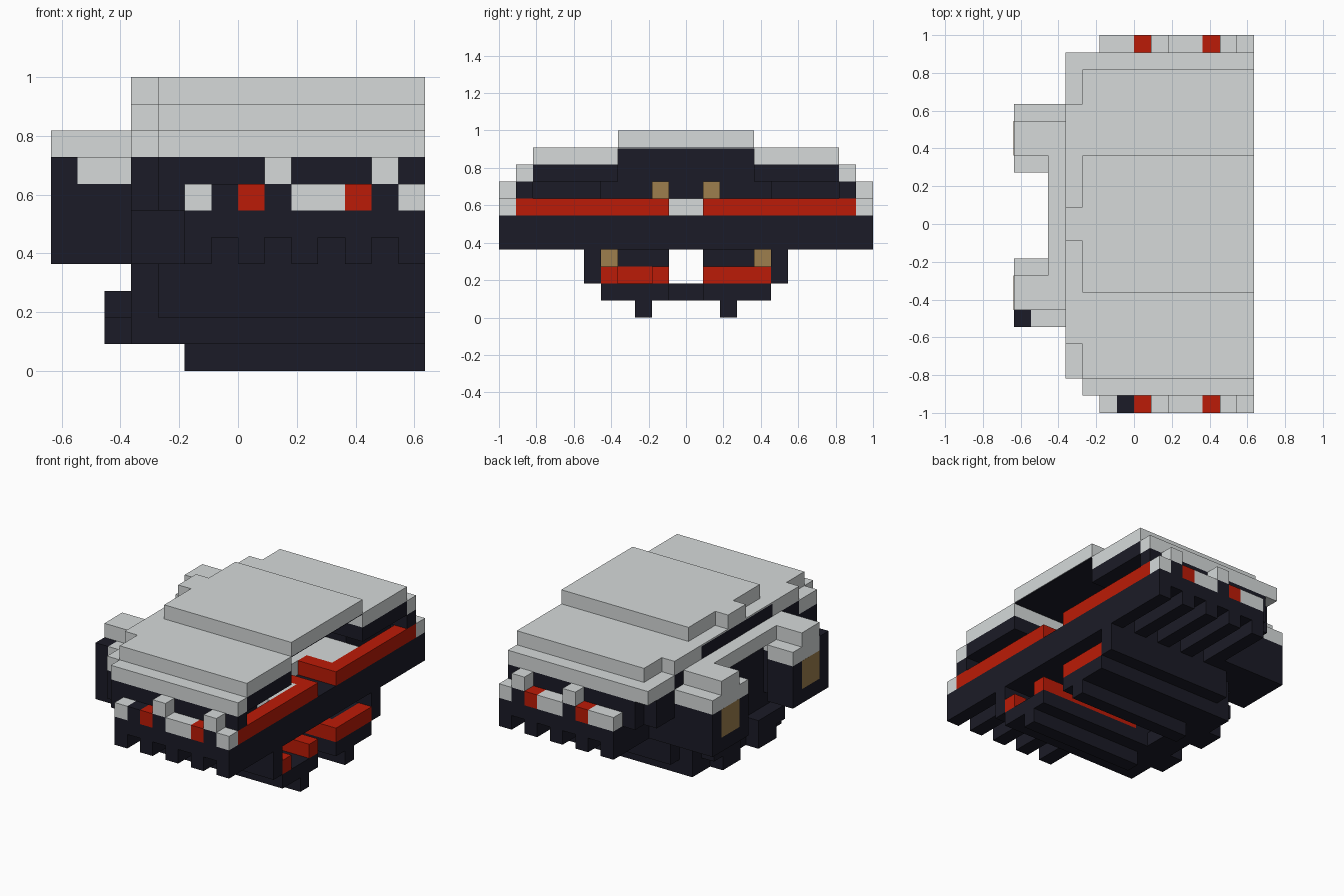
import bpy
import bmesh
from mathutils import Vector

UNIT = 1 / 11
LENGTH, HALF_WIDTH = 22, 7

default = bpy.data.objects.get("Cube")
if default:
    bpy.data.objects.remove(default, do_unlink=True)


def make_material(name, red, green, blue):
    material = bpy.data.materials.new(name)
    material.use_nodes = True
    material.diffuse_color = (red, green, blue, 1)
    shader = material.node_tree.nodes["Principled BSDF"]
    shader.inputs["Base Color"].default_value = (red, green, blue, 1)
    shader.inputs["Roughness"].default_value = 0.9
    return material


GREY = make_material("light_grey", 0.67, 0.7, 0.7)
DARK = make_material("dark_navy", 0.011, 0.011, 0.02)
RED = make_material("signal_red", 0.5, 0.011, 0.002)
TAN = make_material("brass_tan", 0.34, 0.21, 0.075)


def block(name, material, x, y, z):
    """Box spanning the given (start, end) grid ranges."""
    mesh = bpy.data.meshes.new(name)
    bm = bmesh.new()
    bmesh.ops.create_cube(bm, size=1)
    for vertex in bm.verts:
        pick = [span[int(c > 0)] for span, c in zip((x, y, z), vertex.co)]
        vertex.co = Vector((pick[0] - HALF_WIDTH, pick[1] - LENGTH / 2, pick[2])) * UNIT
    bm.to_mesh(mesh)
    bm.free()
    mesh.materials.append(material)
    obj = bpy.data.objects.new(name, mesh)
    bpy.context.collection.objects.link(obj)
    return obj


def pair(name, material, x, y, z, total=LENGTH):
    """The same block at the front and mirrored at the back."""
    block(name + "_front", material, x, y, z)
    block(name + "_back", material, x, (total - y[1], total - y[0]), z)


# Stepped roof shell, open under the middle of its left side
block("roof_top", GREY, (4, 14), (7, 15), (10, 11))
block("roof_top_tab", GREY, (3, 4), (10, 12), (10, 11))
block("roof_lining", DARK, (8, 13.98), (7, 15), (9.93, 9.99))
block("roof_core", DARK, (3, 8), (7, 15), (8, 9.9))
block("roof_core_cap", GREY, (3, 8), (7, 15), (9.9, 10))
pair("roof_step", GREY, (4, 14), (2, 7), (9, 10))
pair("roof_step_side", GREY, (3, 4), (4, 7), (9, 10))
pair("eave_core", DARK, (4, 14), (2, 7), (8, 9))
pair("eave_side", DARK, (3, 4), (4, 7), (8, 9))
pair("eave_corner", GREY, (3, 4), (2, 4), (8, 9))
pair("eave", GREY, (4, 14), (1, 2), (8, 9))
block("eave_back_corner", GREY, (3, 4), (20, 21), (8, 9))

# Upper body behind the recessed slot
block("upper_body", DARK, (4, 8), (1, 21), (6, 8))
pair("upper_body_side", DARK, (8, 12), (1, 6), (6, 8))
pair("upper_body_end", DARK, (12, 14), (1, 2), (7, 8))
block("rear_wall", DARK, (3, 5), (4, 18), (4, 8))
pair("rear_wall_edge", DARK, (3, 4), (2, 4), (6, 8))
pair("slot_stud", TAN, (8, 9), (9, 10), (7, 8))

# Upper red bars and the grey floor between them
pair("upper_bar", RED, (13, 14), (1, 10), (6, 7))
pair("upper_bar_return", RED, (11, 13), (9, 10), (6, 7))
pair("slot_floor", GREY, (10, 13), (6, 9), (6, 7))
block("slot_centre", GREY, (10, 11), (9, 13), (6, 7))

# Wide floor with ribs underneath
block("floor", DARK, (5, 14), (0, LENGTH), (5, 6))
for start in range(5, 14, 2):
    block("floor_rib", DARK, (start, start + 1), (0, LENGTH), (4, 5))
block("floor_middle", DARK, (3, 13), (5, 17), (4, 5))

# Lamps along both ends
for start, end, colour in ((7, 8, RED), (9, 11, GREY), (11, 12, RED), (13, 14, GREY)):
    pair("end_lamp", colour, (start, end), (0, 1), (6, 7))
for start in (8, 12):
    pair("lamp_post", DARK, (start, start + 1), (0, 1), (6, 7))
    pair("lamp_post_cap", GREY, (start, start + 1), (0, 1), (7, 8))
block("outer_lamp_front", GREY, (5, 6), (0, 1), (6, 7))
block("outer_lamp_front_gap", DARK, (6, 7), (0, 1), (6, 7))
block("outer_lamp_back", GREY, (5, 7), (21, 22), (6, 7))

# Lower body with an open channel along its middle
pair("lower_flank", DARK, (4, 14), (5, 6), (2, 4))
pair("lower_wall", DARK, (3, 10), (6, 10), (3, 4))
pair("lower_stud", TAN, (10, 10.1), (6, 7), (3, 4))
block("lower_fill_front", DARK, (3, 9), (6, 9), (2, 3))
block("lower_fill_back", DARK, (3, 13), (13, 16), (2, 3))
pair("channel_lining", RED, (6, 14), (9, 10), (2, 3))
pair("channel_lining_rear", DARK, (3, 6), (9, 10), (2, 3))
block("lower_bar_front", RED, (13, 14), (6, 7), (2, 3))
block("lower_bar_back", RED, (13, 14), (13, 16), (2, 3))
block("lower_bar_recess", RED, (9, 10), (7, 9), (2, 3))
pair("lower_plate", DARK, (3, 14), (6, 10), (1, 2))
block("lower_plate_centre", DARK, (3, 5), (10, 12), (1, 2))
pair("rear_foot", DARK, (2, 3), (7, 10), (2, 3))
pair("rear_foot_base", DARK, (2, 3), (8, 10), (1, 2))
pair("keel", DARK, (5, 14), (8, 9), (0, 1))

# Rear pods, narrower on their inner sides, mirrored about their own centre
POD_TOTAL = LENGTH + 1
pair("pod", DARK, (0, 3), (5, 8), (4, 7), POD_TOTAL)
pair("pod_inner", DARK, (0, 2), (8, 9), (4, 7), POD_TOTAL)
pair("pod_shoulder", GREY, (1, 3), (5, 8), (7, 8), POD_TOTAL)
pair("pod_shoulder_inner", GREY, (0, 2), (8, 9), (7, 8), POD_TOTAL)
pair("pod_shoulder_edge", GREY, (0, 1), (6, 8), (7, 8), POD_TOTAL)
pair("pod_cap", GREY, (0, 3), (6, 8), (8, 9), POD_TOTAL)
pair("pod_plate", TAN, (-0.005, 0), (6, 8), (5, 7), POD_TOTAL)
block("pod_corner_front", DARK, (0, 1), (5, 6), (7, 8))
block("pod_corner_back", GREY, (0, 1), (17, 18), (7, 8))
block("pod_strap", GREY, (2, 3), (8, 15), (8, 9))
